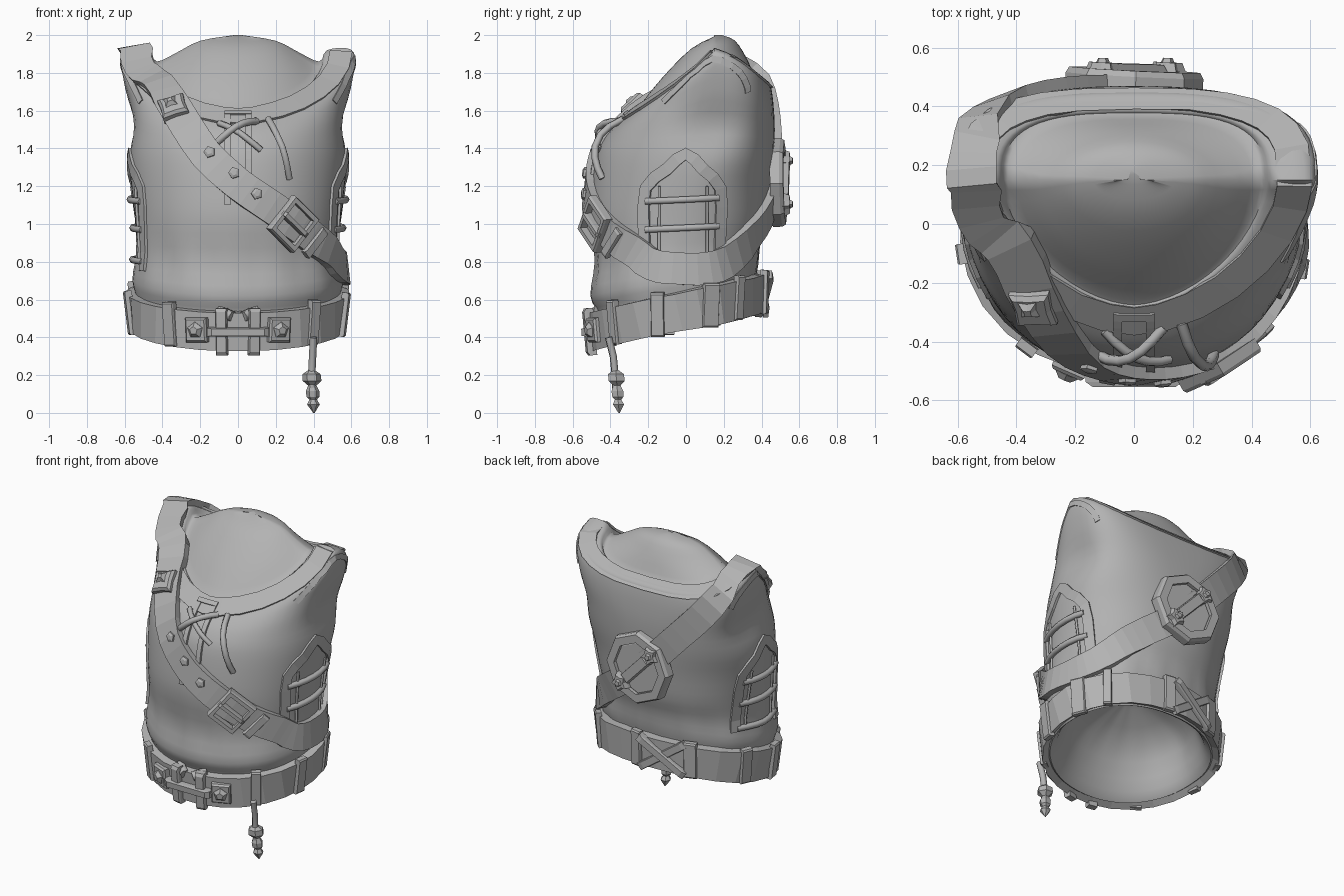
import bpy, bmesh, math
from mathutils import Vector as V
from mathutils.bvhtree import BVHTree

if "Cube" in bpy.data.objects:
    bpy.data.objects.remove(bpy.data.objects["Cube"])

mat = bpy.data.materials.new("grey")
mat.diffuse_color = (0.45, 0.45, 0.45, 1)
mat.use_nodes = True
mat.node_tree.nodes["Principled BSDF"].inputs["Base Color"].default_value = mat.diffuse_color


def finish(name, bm, smooth=None):
    bmesh.ops.recalc_face_normals(bm, faces=bm.faces)
    me = bpy.data.meshes.new(name)
    bm.to_mesh(me)
    bm.free()
    me.materials.append(mat)
    ob = bpy.data.objects.new(name, me)
    bpy.context.collection.objects.link(ob)
    if smooth:
        bpy.context.view_layer.objects.active = ob
        ob.select_set(True)
        bpy.ops.object.shade_smooth_by_angle(angle=math.radians(smooth))
        ob.select_set(False)
    return ob


def tree_of(ob):
    me = ob.data
    return BVHTree.FromPolygons([v.co.copy() for v in me.vertices], [tuple(p.vertices) for p in me.polygons])


def spline(pts, n, closed=False):
    """Catmull-Rom through tuples of any length."""
    out, m = [], len(pts)
    for i in range(m if closed else m - 1):
        q = [pts[(i + k) % m] if closed else pts[min(max(i + k, 0), m - 1)] for k in (-1, 0, 1, 2)]
        for j in range(n):
            t = j / n
            out.append(tuple(0.5 * (2 * b + (c - a) * t + (2 * a - 5 * b + 4 * c - d) * t * t
                                    + (3 * b - a - 3 * c + d) * t ** 3) for a, b, c, d in zip(*q)))
    return out if closed else out + [tuple(pts[-1])]


def grid(bm, rings, closed):
    vs = [[bm.verts.new(p) for p in r] for r in rings]
    m = len(vs[0])
    for i in range(len(vs) if closed else len(vs) - 1):
        a, b = vs[i], vs[(i + 1) % len(vs)]
        for j in range(m):
            bm.faces.new((a[j], a[(j + 1) % m], b[(j + 1) % m], b[j]))
    if not closed:
        bm.faces.new(vs[0])
        bm.faces.new(vs[-1])


def ramp(z, lo, hi):
    return min(max((z - lo) / (hi - lo), 0), 1)


def ring(p, n=56):
    """Egg-shaped ring whose height differs at front, side and back."""
    rx, yf, yb, zf, zs, zb, yc, ef, eb = p
    pts = []
    for i in range(n):
        a = 2 * math.pi * i / n
        c, s = math.cos(a), math.sin(a)
        e, yr, dz = (ef, yc - yf, zf - zs) if s < 0 else (eb, yb - yc, zb - zs)
        x = rx * math.copysign(abs(c) ** (2 / e), c)
        y = yc + yr * math.copysign(abs(s) ** (2 / e), s)
        z = zs + dz * abs(s) ** (1.25 - .3 * ramp(zs, 1.6, 1.9))
        x *= 1 - 0.07 * math.exp(-((y - .15) / .18) ** 2 - ((z - 1.52) / .12) ** 2)   # armhole hollow
        pts.append(V((x, y, z)))
    return pts


def shaped(rx, yf, yb, zf, zs, zb):
    """Add side position and squareness, which change with height."""
    neck = rx < .4
    return (rx, yf, yb, zf, zs, zb, -.03 + .18 * ramp(zs, .9, 1.7),
            2 if neck else 2.1 - .4 * ramp(zs, 1.6, 1.9), 2 if neck else 2.2 + .7 * ramp(zs, 1.2, 1.7))


# vest body: half width, front and back depth, front, side and back height
rows = [shaped(*r) for r in (
    (.01, -.04, -.02, .85, .85, .85), (.36, -.3, .26, .66, .72, .77), (.48, -.41, .33, .4, .5, .57),
    (.53, -.46, .37, .35, .46, .55), (.535, -.465, .365, .52, .6, .69), (.555, -.505, .38, .62, .7, .78),
    (.535, -.48, .395, .8, .84, .9), (.545, -.51, .43, 1.02, 1.02, 1.02), (.565, -.5, .45, 1.2, 1.2, 1.2),
    (.58, -.475, .465, 1.36, 1.36, 1.36), (.58, -.44, .47, 1.44, 1.53, 1.5), (.6, -.405, .465, 1.49, 1.72, 1.61),
    (.62, -.365, .455, 1.53, 1.88, 1.7), (.58, -.335, .44, 1.56, 1.93, 1.75), (.47, -.285, .39, 1.6, 1.92, 1.77),
    (.43, -.26, .37, 1.61, 1.86, 1.77), (.32, -.13, .32, 1.77, 1.91, 1.88), (.2, .03, .26, 1.93, 1.97, 1.97),
    (.02, .17, .19, 2, 2, 2))]
bm = bmesh.new()
grid(bm, [ring(p) for p in spline(rows, 3)], False)
# soft cloth folds near the waist
for v in bm.verts:
    f = .012 * math.exp(-((v.co.z - .78) / .13) ** 2) * math.sin(13 * math.atan2(v.co.y, v.co.x) + 5 * v.co.z)
    v.co.x *= 1 + f
    v.co.y *= 1 + f
body = finish("vest_body", bm, 50)
BODY = tree_of(body)


def band(name, pts, width, th, n=4, closed=False, tree=BODY, smooth=None):
    """Flat strip that follows the surface."""
    P = [V(p) for p in spline(pts, n, closed)]
    rings = []
    for i, p in enumerate(P):
        a, b = (P[i - 1], P[(i + 1) % len(P)]) if closed else (P[max(i - 1, 0)], P[min(i + 1, len(P) - 1)])
        c, nor, _, _ = tree.find_nearest(p)
        side = (b - a).cross(nor).normalized() * width / 2
        l, ln, _, _ = tree.find_nearest(c + side)
        r, rn, _, _ = tree.find_nearest(c - side)
        rings.append([l - ln * .015, l + (ln + nor).normalized() * th,
                      r + (rn + nor).normalized() * th, r - rn * .015])
    bm = bmesh.new()
    grid(bm, rings, closed)
    return finish(name, bm, smooth)


def hit(side, a, z, tree=BODY):
    """Surface point and normal seen from one side."""
    o, d = {"front": ((a, -2, z), (0, 1, 0)), "back": ((a, 2, z), (0, -1, 0)),
            "right": ((2, a, z), (-1, 0, 0)), "left": ((-2, a, z), (1, 0, 0))}[side]
    p, n, _, _ = tree.ray_cast(V(o), V(d))
    if p is None:
        p, n, _, _ = tree.find_nearest(V(o) * .3 + V((0, 0, z * .7)))
    return p, (n if n.dot(V(d)) < 0 else -n)


def prism(name, at, up, outline, depth, taper=.85, hole=0):
    """Extruded plate standing on a surface point; hole makes it a frame."""
    p, n = at
    v = (V(up) - n * n.dot(V(up))).normalized()
    u = v.cross(n)
    lay = lambda s, h: [p + u * x * s + v * y * s + n * h for x, y in outline]
    rings = [lay(1, -.02), lay(1, depth * .6), lay(taper, depth)]
    if hole:
        rings += [lay(hole, depth), lay(hole, -.02)]
    bm = bmesh.new()
    grid(bm, rings, bool(hole))
    return finish(name, bm)


def rect(w, h):
    return [(-w / 2, -h / 2), (w / 2, -h / 2), (w / 2, h / 2), (-w / 2, h / 2)]


def poly(n, r, r2=None):
    k = n * 2 if r2 else n
    return [((r2 if r2 and i % 2 else r) * math.sin(2 * math.pi * i / k),
             (r2 if r2 and i % 2 else r) * math.cos(2 * math.pi * i / k)) for i in range(k)]


def tube(name, pts, r):
    cu = bpy.data.curves.new(name, "CURVE")
    cu.dimensions, cu.bevel_depth, cu.bevel_resolution, cu.use_fill_caps = "3D", r, 1, True
    sp = cu.splines.new("POLY")
    sp.points.add(len(pts) - 1)
    for q, p in zip(sp.points, pts):
        q.co = (*p, 1)
    cu.materials.append(mat)
    bpy.context.collection.objects.link(bpy.data.objects.new(name, cu))


def lace(name, side, a, b, r=.014, bow=.02):
    pts = []
    for i in range(7):
        t = i / 6
        p, n = hit(side, a[0] + (b[0] - a[0]) * t, a[1] + (b[1] - a[1]) * t)
        pts.append(p + n * (bow * math.sin(math.pi * t) + .006))
    tube(name, pts, r)


# collar trim
band("collar", ring([(a + b) / 2 for a, b in zip(rows[12], rows[14])], 28), .12, .014, 1, True)

# armhole trims and laced arch panel on each flank
rim = [(-.22, 1.68), (-.04, 1.83), (.13, 1.88), (.3, 1.8), (.38, 1.68)]
arch = [(-.22, .75), (-.22, .98), (-.21, 1.19), (-.1, 1.29), (0, 1.37), (.09, 1.29), (.18, 1.19), (.18, .98), (.18, .8)]
for s, side in ((1, "right"), (-1, "left")):
    band(side + "_armhole_trim", [(s * .64, y, z) for y, z in rim], .035, .008, 3)
    band(side + "_arch_trim", [hit(side, *q)[0] for q in arch], .065, .015, 2)
    for z in (.81, .98, 1.13):
        lace(side + "_lace", side, (-.21, z - .01), (.17, z + .01), .019, .01)
    for y in (-.14, .11):
        lace(side + "_panel_seam", side, (y, .8), (y, 1.2), .008, 0)

# front slit with crossed laces
for x in (-.055, .055):
    band("slit_edge", [hit("front", x, z)[0] for z in (1.1, 1.3, 1.45, 1.57)], .03, .016)
band("slit_top", [hit("front", x, 1.58)[0] for x in (-.07, 0, .07)], .03, .018)
lace("cross_lace", "front", (-.12, 1.42), (.1, 1.54), .019, .05)
lace("cross_lace", "front", (-.1, 1.53), (.12, 1.39), .017, .03)
lace("loose_lace", "front", (.16, 1.55), (.27, 1.24), .019, .05)

# bandolier over the left shoulder, round the right flank
front = [(-.42, 1.74), (-.31, 1.57), (-.16, 1.36), (0, 1.21), (.17, 1.09), (.32, .98), (.46, .86)]
path = [hit("front", *q)[0] for q in front]
path += [V(q) for q in ((.57, -.2, .79), (.6, 0, .77), (.58, .2, .79), (.43, .38, .88), (.26, .46, 1.0),
                        (0, .5, 1.2), (-.22, .49, 1.43), (-.42, .42, 1.66), (-.54, .28, 1.85), (-.55, .14, 1.96),
                        (-.52, -.04, 1.88))]
strap = band("bandolier", path, .17, .042, 3, True)
STRAP = tree_of(strap)
along = V((.17, 0, -.13))
prism("strap_clasp", hit("front", -.34, 1.61, STRAP), along, poly(4, .1, .065), .04, .8)
prism("clasp_star", hit("front", -.35, 1.62, STRAP), along, poly(4, .05, .028), .06, .4)
for x, z in ((-.15, 1.38), (-.02, 1.27), (.1, 1.16)):
    prism("strap_stud", hit("front", x, z, STRAP), along, poly(5, .032), .018, .5)
at = hit("front", .29, 1.0, STRAP)
prism("strap_buckle", at, along, rect(.23, .2), .03, .95, .74)
prism("buckle_prong", at, along, rect(.028, .2), .04, .8)
prism("strap_keeper", hit("front", .41, .9, STRAP), along, rect(.18, .05), .015)

# octagonal back plate with barred studs
at = (V((0, .475, 1.22)), V((.05, 1, .02)).normalized())
diag = V((-.22, 0, .23))
prism("back_plate", at, diag, poly(8, .235), .05, .95, .72)
prism("back_plate_base", at, diag, poly(8, .19), .03)
prism("back_bar", at, diag, rect(.07, .26), .07)
for k in (-.5, .5):
    q = (at[0] + diag * k, at[1])
    prism("back_star", q, diag, poly(5, .065, .042), .075, .8)
    prism("back_stud", q, diag, poly(5, .035), .09, .5)

# tilted belt
loop = [(.56 * math.cos(a), -.04 + .45 * math.sin(a), .54 + .1 * math.sin(a))
        for a in (2 * math.pi * i / 26 for i in range(26))]
belt = band("belt", loop, .2, .05, 1, True)
BELT = tree_of(belt)
for side, a, z, w in (("front", -.36, .47, .07), ("front", .4, .48, .06), ("right", -.15, .52, .07),
                      ("right", .13, .57, .09), ("right", .28, .61, .05), ("left", -.1, .53, .07),
                      ("left", .15, .58, .07), ("back", -.29, .63, .08), ("back", .07, .64, .07)):
    prism("belt_loop", hit(side, a, z, BELT), (0, 0, 1), rect(w, .235), .018, .92)
for s in (-1, 1):
    prism("back_cross_strap", hit("back", -.11, .63, BELT), (s * .3, 0, .2), rect(.05, .37), .02 + .008 * s)

# front belt fastening
for s in (-1, 1):
    prism("belt_plate", hit("front", s * .215, .44, BELT), (0, 0, 1), rect(.12, .13), .03)
    prism("belt_stud", hit("front", s * .215, .44, BELT), (0, 0, 1), poly(5, .045), .055, .5)
    prism("front_loop", hit("front", s * .085, .43, BELT), (0, 0, 1), rect(.06, .25), .03)
    tube("front_loop_knot", [hit("front", s * .1, .54, BELT)[0], hit("front", s * .03, .51, BELT)[0]], .03)
prism("toggle_bar", hit("front", 0, .43, BELT), (0, 0, 1), rect(.33, .045), .045)

# hanging cord with knots
tube("hanging_cord", [(.4, -.41, .4), (.395, -.385, .3), (.39, -.375, .2), (.395, -.37, .1)], .02)
bm = bmesh.new()
prof = [(.012, .23), (.048, .205), (.05, .17), (.022, .145), (.036, .115), (.034, .085), (.02, .07), (.034, .045), (.004, 0)]
grid(bm, [[V((.39 + r * math.cos(a) + (.2 - z) * .06, -.37 + r * math.sin(a) + (.2 - z) * .08, z))
           for a in (math.pi * k / 3 for k in range(6))] for r, z in prof], False)
finish("cord_knots", bm)
